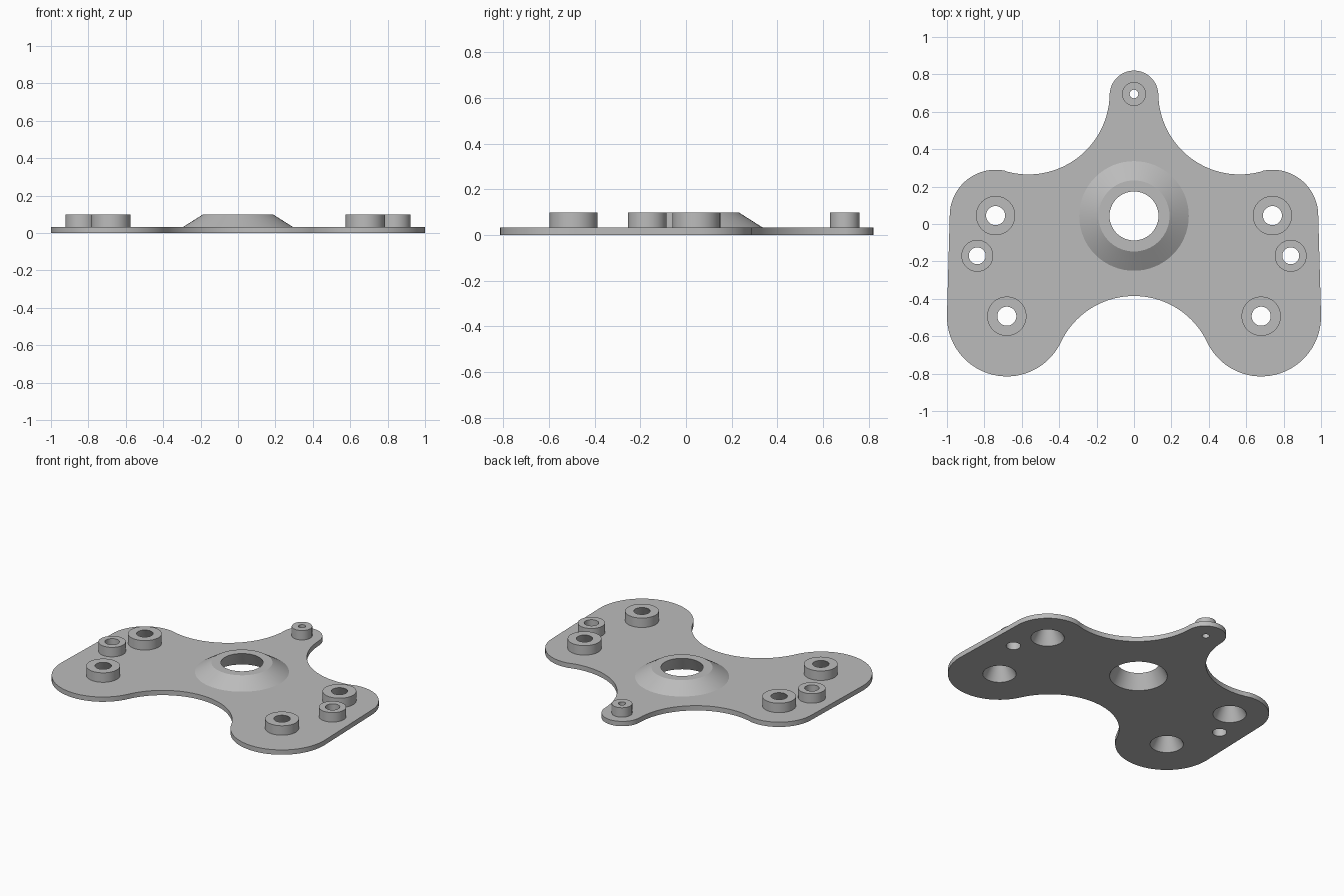
import bpy, bmesh
from math import pi, cos, sin, atan2, acos, hypot, radians

cube = bpy.data.objects.get("Cube")
if cube:
    bpy.data.objects.remove(cube)

PLATE, TOP, SEG = 0.033, 0.098, 64

grey = bpy.data.materials.new("plain_grey")
grey.use_nodes = True
grey.diffuse_color = (0.5, 0.5, 0.5, 1)
grey.node_tree.nodes["Principled BSDF"].inputs["Base Color"].default_value = (0.5, 0.5, 0.5, 1)


def finish(bm, name):
    mesh = bpy.data.meshes.new(name)
    bm.to_mesh(mesh)
    bm.free()
    mesh.materials.append(grey)
    obj = bpy.data.objects.new(name, mesh)
    bpy.context.collection.objects.link(obj)
    bpy.ops.object.select_all(action='DESELECT')
    obj.select_set(True)
    bpy.context.view_layer.objects.active = obj
    bpy.ops.object.shade_smooth_by_angle(angle=radians(25))


def circle(x, y, r, z):
    return [(x + r * cos(2 * pi * i / SEG), y + r * sin(2 * pi * i / SEG), z) for i in range(SEG)]


def lathe(name, x, y, profile):
    """Sweep (radius, height) points round a vertical axis."""
    bm = bmesh.new()
    rings = [[bm.verts.new(p) for p in circle(x, y, r, z)] for r, z in profile]
    for a, b in zip(rings, rings[1:]):
        for i in range(SEG):
            j = (i + 1) % SEG
            bm.faces.new((a[i], b[i], b[j], a[j]))
    finish(bm, name)


# Raised features: name, x, y, bore at bottom, bore at top, outer at top, outer at plate
features = [
    ("centre_cone", 0, 0.043, 0.18, 0.131, 0.19, 0.293),
    ("back_boss", 0, 0.695, 0.023, 0.023, 0.064, 0.064),
]
for side, s in (("left", 1), ("right", -1)):
    features += [
        (side + "_rear_boss", s * 0.74, 0.045, 0.104, 0.051, 0.105, 0.105),
        (side + "_middle_boss", s * 0.838, -0.17, 0.045, 0.045, 0.085, 0.085),
        (side + "_front_boss", s * 0.68, -0.493, 0.104, 0.051, 0.105, 0.105),
    ]
for name, x, y, bore, bore_top, outer_top, outer in features:
    lathe(name, x, y, [(bore, 0), (bore_top, TOP), (outer_top, TOP), (outer, PLATE)])

# Plate outline: tangent circles down the left half (x, y, radius)
tip = (0, 0.69, 0.13)
waist = (0.565, 0.70, 0.435)
shoulder = (0.74, 0.045, 0.245)
foot = (0.68, -0.495, 0.32)
notch = (0, -0.818, 0.433)


def towards(a, b):
    return atan2(b[1] - a[1], b[0] - a[0])


def arc(c, start, end, n=28):
    return [(c[0] + c[2] * cos(start + (end - start) * i / n),
             c[1] + c[2] * sin(start + (end - start) * i / n)) for i in range(n + 1)]


# Common normal of the straight edge between shoulder and foot
gap = hypot(shoulder[0] - foot[0], shoulder[1] - foot[1])
edge = towards(foot, shoulder) - acos((foot[2] - shoulder[2]) / gap)

half = arc(tip, pi / 2, towards(tip, waist))
half += arc(waist, towards(waist, tip) % (2 * pi), towards(waist, shoulder) % (2 * pi))[1:]
half += arc(shoulder, towards(shoulder, waist), edge)[1:]
half += arc(foot, edge, towards(foot, notch))
half += arc(notch, towards(notch, foot), pi / 2)[1:]
outline = half + [(-x, y) for x, y in half[-2:0:-1]]

# Plate: pierced top and bottom joined by the rim
bm = bmesh.new()


def pierced_face(z, radius_index, up):
    loops = [[(x, y, z) for x, y in outline]]
    loops += [circle(f[1], f[2], f[radius_index], z) for f in features]
    edges, rim = [], None
    for loop in loops:
        verts = [bm.verts.new(p) for p in loop]
        rim = rim or verts
        edges += [bm.edges.new((v, verts[i - 1])) for i, v in enumerate(verts)]
    result = bmesh.ops.triangle_fill(bm, edges=edges, use_beauty=True, normal=(0, 0, up))
    for f in result["geom"]:
        if isinstance(f, bmesh.types.BMFace):
            f.normal_update()
            if f.normal.z * up < 0:
                f.normal_flip()
    return rim


low = pierced_face(0, 3, -1)
high = pierced_face(PLATE, 6, 1)
for i in range(len(low)):
    bm.faces.new((low[i - 1], high[i - 1], high[i], low[i]))
finish(bm, "plate")
